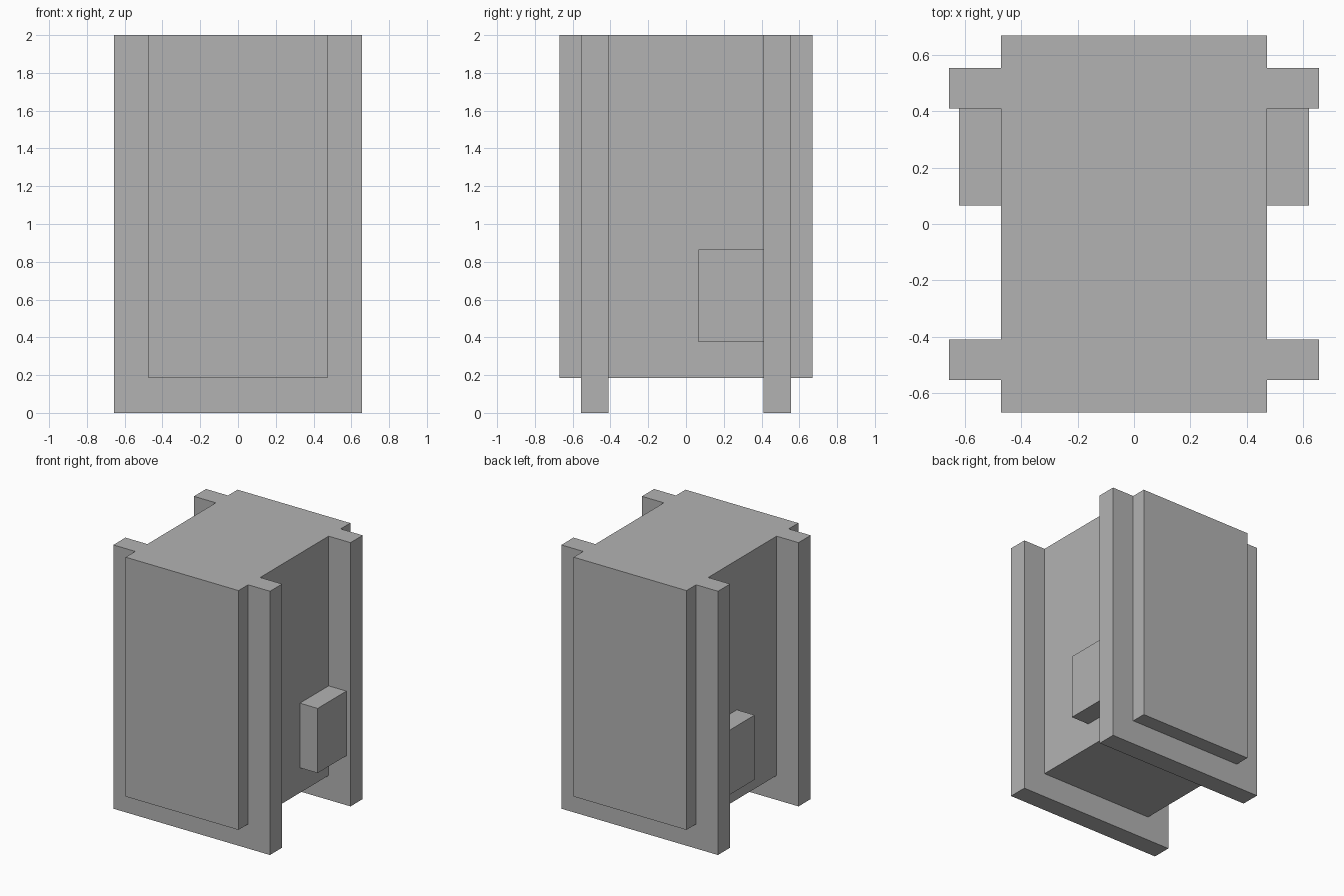
import bpy

cube = bpy.data.objects.get("Cube")
if cube:
    bpy.data.objects.remove(cube, do_unlink=True)

# Single plain grey
grey = bpy.data.materials.new("plain grey")
grey.use_nodes = True
color = (0.45, 0.45, 0.45, 1)
grey.diffuse_color = color
for node in grey.node_tree.nodes:
    if node.type == 'BSDF_PRINCIPLED':
        node.inputs["Base Color"].default_value = color


def box(name, low, high):
    """Flat-shaded box between two opposite corners."""
    center = [(a + b) / 2 for a, b in zip(low, high)]
    size = [b - a for a, b in zip(low, high)]
    bpy.ops.mesh.primitive_cube_add(size=1, location=center)
    obj = bpy.context.object
    obj.name = name
    obj.scale = size
    bpy.ops.object.transform_apply(location=True, rotation=False, scale=True)
    obj.data.materials.append(grey)
    return obj


def merge(target, part):
    """Join a part into the target as one clean solid."""
    union = target.modifiers.new("union", 'BOOLEAN')
    union.operation = 'UNION'
    union.solver = 'EXACT'
    union.object = part
    bpy.context.view_layer.objects.active = target
    bpy.ops.object.modifier_apply(modifier=union.name)
    bpy.data.objects.remove(part, do_unlink=True)


TOP = 2.0
BODY_X, BODY_Y, BODY_Z = 0.473, 0.67, 0.185
PLATE_X, PLATE_IN, PLATE_OUT = 0.657, 0.41, 0.555

# Central body raised off the ground
body = box("main_body", (-BODY_X, -BODY_Y, BODY_Z), (BODY_X, BODY_Y, TOP))

# Front and back plates, reaching the ground as feet
for y0, y1 in ((-PLATE_OUT, -PLATE_IN), (PLATE_IN, PLATE_OUT)):
    merge(body, box("plate", (-PLATE_X, y0, 0), (PLATE_X, y1, TOP)))

# Small block on each side, against the back plate
box("left_side_block", (BODY_X, 0.066, 0.375), (0.622, PLATE_IN, 0.865))
box("right_side_block", (-0.622, 0.066, 0.375), (-BODY_X, PLATE_IN, 0.865))
